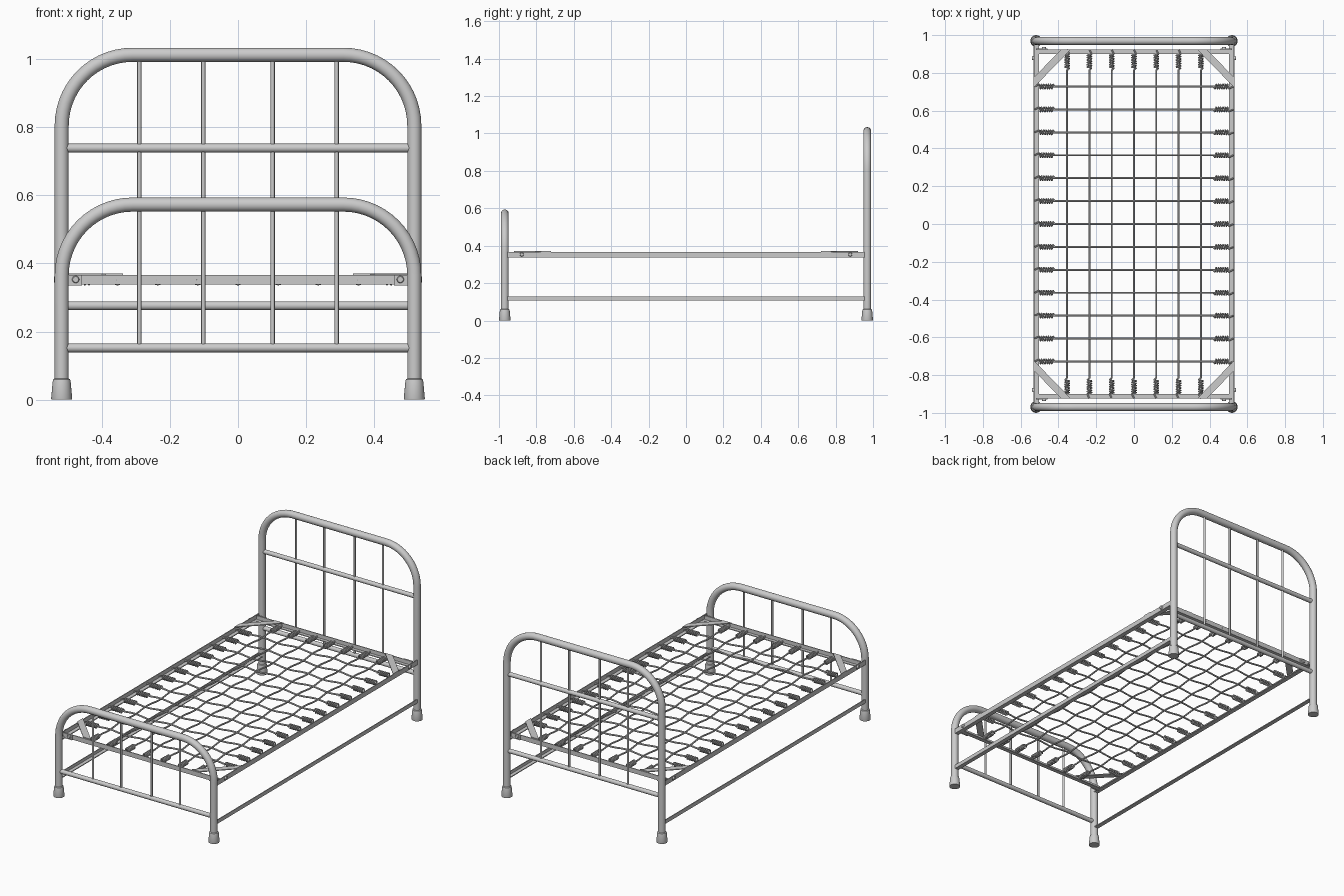
import bpy, bmesh
from math import pi, sin, cos
from mathutils import Matrix, Vector

if "Cube" in bpy.data.objects:
    bpy.data.objects.remove(bpy.data.objects["Cube"])

PX, PY = 0.518, 0.969        # post positions
ZN = 0.351                   # height of the wire net
SX, SY = 0.118, 0.1213       # net spacing


def finish(name, mesh, smooth=True):
    ob = bpy.data.objects.new(name, mesh)
    bpy.context.scene.collection.objects.link(ob)
    if smooth:
        bpy.ops.object.select_all(action='DESELECT')
        ob.select_set(True)
        bpy.context.view_layer.objects.active = ob
        bpy.ops.object.shade_smooth_by_angle(angle=0.7)
    return ob


def tubes(name, paths, radius, res):
    """Sweep a round section along each path and make one mesh."""
    cu = bpy.data.curves.new(name + "_path", 'CURVE')
    cu.dimensions = '3D'
    cu.bevel_depth, cu.bevel_resolution, cu.use_fill_caps = radius, res, True
    for pts in paths:
        sp = cu.splines.new('POLY')
        sp.points.add(len(pts) - 1)
        for p, c in zip(sp.points, pts):
            p.co = (*c, 1)
    tmp = bpy.data.objects.new(name + "_tmp", cu)
    bpy.context.scene.collection.objects.link(tmp)
    dg = bpy.context.evaluated_depsgraph_get()
    mesh = bpy.data.meshes.new_from_object(tmp.evaluated_get(dg))
    bpy.data.objects.remove(tmp)
    return finish(name, mesh)


def prism(name, ring_a, ring_b):
    """Solid between two matching outlines."""
    bm = bmesh.new()
    a, b = ([bm.verts.new(p) for p in r] for r in (ring_a, ring_b))
    for i in range(len(a)):
        j = (i + 1) % len(a)
        bm.faces.new((a[i], a[j], b[j], b[i]))
    bm.faces.new(a)
    bm.faces.new(b)
    bmesh.ops.recalc_face_normals(bm, faces=bm.faces)
    mesh = bpy.data.meshes.new(name)
    bm.to_mesh(mesh)
    return finish(name, mesh, False)


def angle_iron(name, a, b, inward, z0, z1, width, t=0.005):
    """L-section bar from a to b with its flange at the bottom, pointing inward."""
    prof = [(0, z0), (width, z0), (width, z0 + t), (t, z0 + t), (t, z1), (0, z1)]
    rings = [[Vector(e) + Vector(inward) * u + Vector((0, 0, z)) for u, z in prof]
             for e in (a, b)]
    return prism(name, *rings)


def box(name, loc, size):
    bm = bmesh.new()
    bmesh.ops.create_cube(bm, size=1, matrix=Matrix.Translation(loc) @ Matrix.Diagonal((*size, 1)))
    mesh = bpy.data.meshes.new(name)
    bm.to_mesh(mesh)
    return finish(name, mesh, False)


def lathe(name, prof, loc, n=24, axis=(0, 0, 1)):
    """Turn (radius, height) pairs around an axis."""
    bm = bmesh.new()
    vs = [bm.verts.new((r, 0, z)) for r, z in prof]
    es = [bm.edges.new(p) for p in zip(vs, vs[1:])]
    bmesh.ops.spin(bm, geom=vs + es, cent=(0, 0, 0), axis=(0, 0, 1), angle=2 * pi, steps=n)
    bmesh.ops.remove_doubles(bm, verts=bm.verts, dist=1e-5)
    bmesh.ops.recalc_face_normals(bm, faces=bm.faces)
    q = Vector((0, 0, 1)).rotation_difference(Vector(axis))
    bm.transform(Matrix.Translation(loc) @ q.to_matrix().to_4x4())
    mesh = bpy.data.meshes.new(name)
    bm.to_mesh(mesh)
    return finish(name, mesh)


def hoop(y, top, r=0.208):
    right = [(PX - r + r * cos(t), y, top - r + r * sin(t))
             for t in (pi / 2 * i / 14 for i in range(15))]
    left = [(-x, yy, z) for x, yy, z in reversed(right)]
    return [(PX, y, 0.02)] + right + left + [(-PX, y, 0.02)]


# Headboard and footboard
for end, y, top, bars in (("headboard", PY, 1.013, (0.739, 0.276)),
                          ("footboard", -PY, 0.573, (0.152,))):
    tubes(end + "_hoop", [hoop(y, top)], 0.0207, 10)
    tubes(end + "_crossbars", [[(-PX, y, z), (PX, y, z)] for z in bars], 0.013, 6)
    tubes(end + "_spindles", [[(x, y, bars[-1]), (x, y, top)]
                              for x in (-0.29, -0.102, 0.102, 0.29)], 0.006, 4)
    for sx in (-1, 1):
        lathe(end + "_foot", [(0, 0), (0.030, 0), (0.031, 0.003), (0.0265, 0.052),
                              (0.025, 0.059), (0.021, 0.062), (0, 0.062)], (sx * PX, y, 0))

# Angle-iron stretchers, frame, corner straps and bolts
for s in (-1, 1):
    angle_iron("side_stretcher", (s * 0.531, -PY, 0), (s * 0.531, PY, 0), (-s, 0, 0),
               0.106, 0.129, 0.026)
    angle_iron("side_rail", (s * 0.531, -0.955, 0), (s * 0.531, 0.955, 0), (-s, 0, 0),
               0.337, 0.366, 0.027)
    angle_iron("end_rail", (-0.52, s * 0.925, 0), (0.52, s * 0.925, 0), (0, -s, 0),
               0.338, 0.366, 0.024)
    for t in (-1, 1):
        outline = [(0.531, 0.722), (0.531, 0.775), (0.39, 0.92), (0.338, 0.92)]
        prism("corner_strap", *[[(s * x, t * y, z) for x, y in outline]
                                for z in (0.366, 0.371)])
        box("corner_plate", (s * 0.488, t * 0.9275, 0.351), (0.06, 0.005, 0.03))
        bolt = [(0, 0), (0.011, 0), (0.011, 0.006), (0.009, 0.009), (0, 0.009)]
        lathe("end_bolt", bolt, (s * 0.477, t * 0.928, 0.353), 8, (0, t, 0))
        lathe("side_bolt", bolt, (s * 0.531, t * 0.878, 0.353), 8, (s, 0, 0))


# Woven wire net
def wave(u, step, sign, limit):
    return ZN + (sign * 0.005 * cos(pi * u / step) if abs(u) < limit else 0)


long_w, cross_w = [], []
for i in range(-3, 4):
    ys = [SY / 8 * k for k in range(-54, 55)]
    long_w.append([(i * SX, y, wave(y, SY, (-1) ** i, 6.5 * SY)) for y in ys])
for j in range(-6, 7):
    xs = [SX / 8 * k for k in range(-29, 30)]
    cross_w.append([(x, j * SY, wave(x, SX, -(-1) ** j, 3.5 * SX)) for x in xs])
tubes("long_wires", long_w, 0.005, 1)
tubes("cross_wires", cross_w, 0.005, 1)


# Coil springs joining the net to the frame
def coil(start, end, turns=6, r=0.0115):
    a, b = Vector(start), Vector(end)
    d = (b - a).normalized()
    side, up = d.cross(Vector((0, 0, 1))), Vector((0, 0, 1))
    n = turns * 12
    p0, p1 = a + (b - a) * 0.08, a + (b - a) * 0.92
    pts = [p0.lerp(p1, k / n) + (side * cos(k * pi / 6) + up * sin(k * pi / 6)) * r
           for k in range(n + 1)]
    return [tuple(p) for p in [a - d * 0.004] + pts + [b + d * 0.018]]


coils = []
for s in (-1, 1):
    coils += [coil((i * SX, s * 0.818, ZN), (i * SX, s * 0.906, ZN)) for i in range(-3, 4)]
    coils += [coil((s * 0.422, j * SY, ZN), (s * 0.508, j * SY, ZN)) for j in range(-6, 7)]
tubes("coil_springs", coils, 0.0042, 1)
